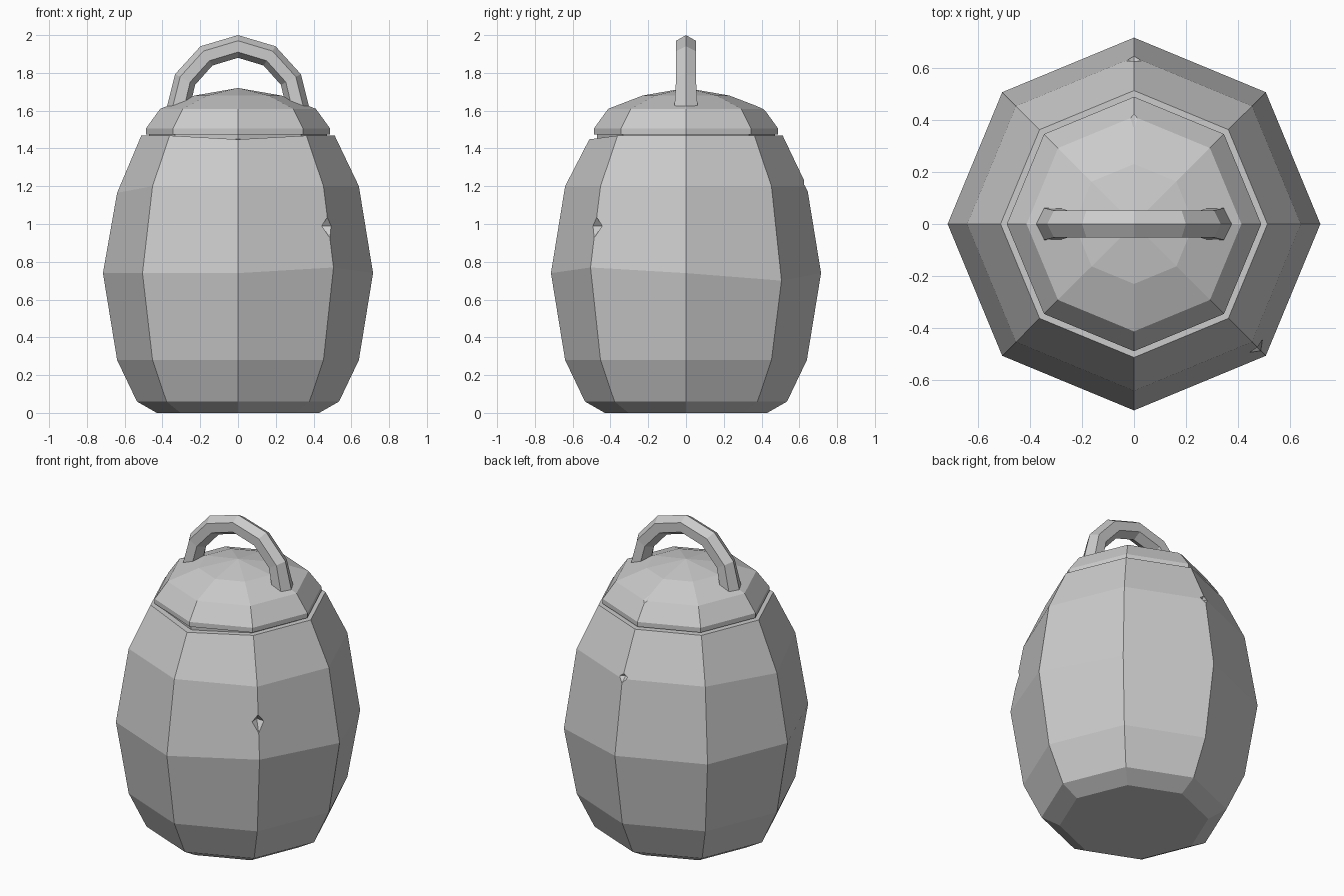
import bpy, bmesh, math
from mathutils import Vector, Matrix

if "Cube" in bpy.data.objects:
    bpy.data.objects.remove(bpy.data.objects["Cube"])

stone = bpy.data.materials.new("light_grey_clay")
stone.use_nodes = True
grey = (0.6, 0.6, 0.6, 1)
stone.diffuse_color = grey
stone.node_tree.nodes["Principled BSDF"].inputs["Base Color"].default_value = grey


def make(name, bm):
    bmesh.ops.recalc_face_normals(bm, faces=bm.faces)
    mesh = bpy.data.meshes.new(name)
    bm.to_mesh(mesh)
    bm.free()
    mesh.materials.append(stone)
    obj = bpy.data.objects.new(name, mesh)
    bpy.context.collection.objects.link(obj)
    return obj


def skin(bm, rings):
    """Bridge a list of vertex rings and cap both ends."""
    for a, b in zip(rings, rings[1:]):
        n = len(a)
        for i in range(n):
            j = (i + 1) % n
            bm.faces.new((a[i], a[j], b[j], b[i]))
    bm.faces.new(rings[0])
    bm.faces.new(rings[-1])


def turned(name, profile, tilts, apex=None):
    """Eight-sided turned form; tilts lift single corners for a hand-made look."""
    bm = bmesh.new()
    rings = []
    for level, (r, z) in enumerate(profile):
        rings.append([bm.verts.new((r * math.cos(k * math.pi / 4),
                                    r * math.sin(k * math.pi / 4),
                                    z + tilts.get((level, k), 0)))
                      for k in range(8)])
    skin(bm, rings)
    if apex:
        bm.faces.ensure_lookup_table()
        top = bm.faces[-1]
        centre = bmesh.ops.poke(bm, faces=[top])["verts"][0]
        centre.co.z = apex
    return make(name, bm)


def chip(target, corner, radius, z, size):
    """Knock an octahedral chip out of one corner edge."""
    bm = bmesh.new()
    bmesh.ops.create_uvsphere(bm, u_segments=4, v_segments=2, radius=1)
    bm.transform(Matrix.Rotation(corner * math.pi / 4, 4, "Z")
                 @ Matrix.Translation((radius, 0, z))
                 @ Matrix.Diagonal((*size, 1)))
    cutter = make("chip_cutter", bm)
    cutter.hide_render = True
    mod = target.modifiers.new("chip", "BOOLEAN")
    mod.operation = "DIFFERENCE"
    mod.solver = "EXACT"
    mod.object = cutter
    bpy.context.view_layer.objects.active = target
    bpy.ops.object.modifier_apply(modifier=mod.name)
    bpy.data.objects.remove(cutter)


# Barrel-shaped body
body = turned("jar_body",
              [(0.43, 0), (0.535, 0.06), (0.64, 0.28), (0.715, 0.74),
               (0.64, 1.2), (0.512, 1.468)],
              {(3, 7): 0.03, (3, 1): -0.04, (4, 4): -0.035, (5, 6): -0.02})
chip(body, 7, 0.70, 0.99, (0.08, 0.065, 0.075))
chip(body, 4, 0.67, 0.27, (0.07, 0.08, 0.08))
chip(body, 2, 0.67, 1.21, (0.065, 0.09, 0.06))

# Domed lid
lid = turned("lid",
             [(0.47, 1.44), (0.472, 1.475), (0.488, 1.475), (0.488, 1.505),
              (0.412, 1.61), (0.23, 1.68)], {}, apex=1.72)
chip(lid, 2, 0.435, 1.625, (0.065, 0.1, 0.035))

# Arched handle with a hexagonal section and flared feet
half = [(0.32, 1.6, 1.2), (0.28, 1.765, 1), (0.167, 1.89, 1)]
path = half + [(0, 1.94, 1)] + [(-x, z, s) for x, z, s in reversed(half)]
bm = bmesh.new()
rings = []
for i, (x, z, s) in enumerate(path):
    before, after = path[max(i - 1, 0)], path[min(i + 1, len(path) - 1)]
    along = Vector((after[0] - before[0], 0, after[1] - before[1])).normalized()
    out = Vector((along.z, 0, -along.x))
    if i in (0, len(path) - 1):
        out = Vector((math.copysign(0.85, x), 0, 0))  # level feet
    elif out.dot(Vector((x, 0, z - 1.6))) < 0:
        out = -out
    rings.append([bm.verts.new(Vector((x, 0, z))
                               + out * 0.06 * s * math.cos(k * math.pi / 3)
                               + Vector((0, 0.06 * s * math.sin(k * math.pi / 3), 0)))
                  for k in range(6)])
# Keep section corners on matching sides all along the arch
skin(bm, rings)
make("handle", bm)
